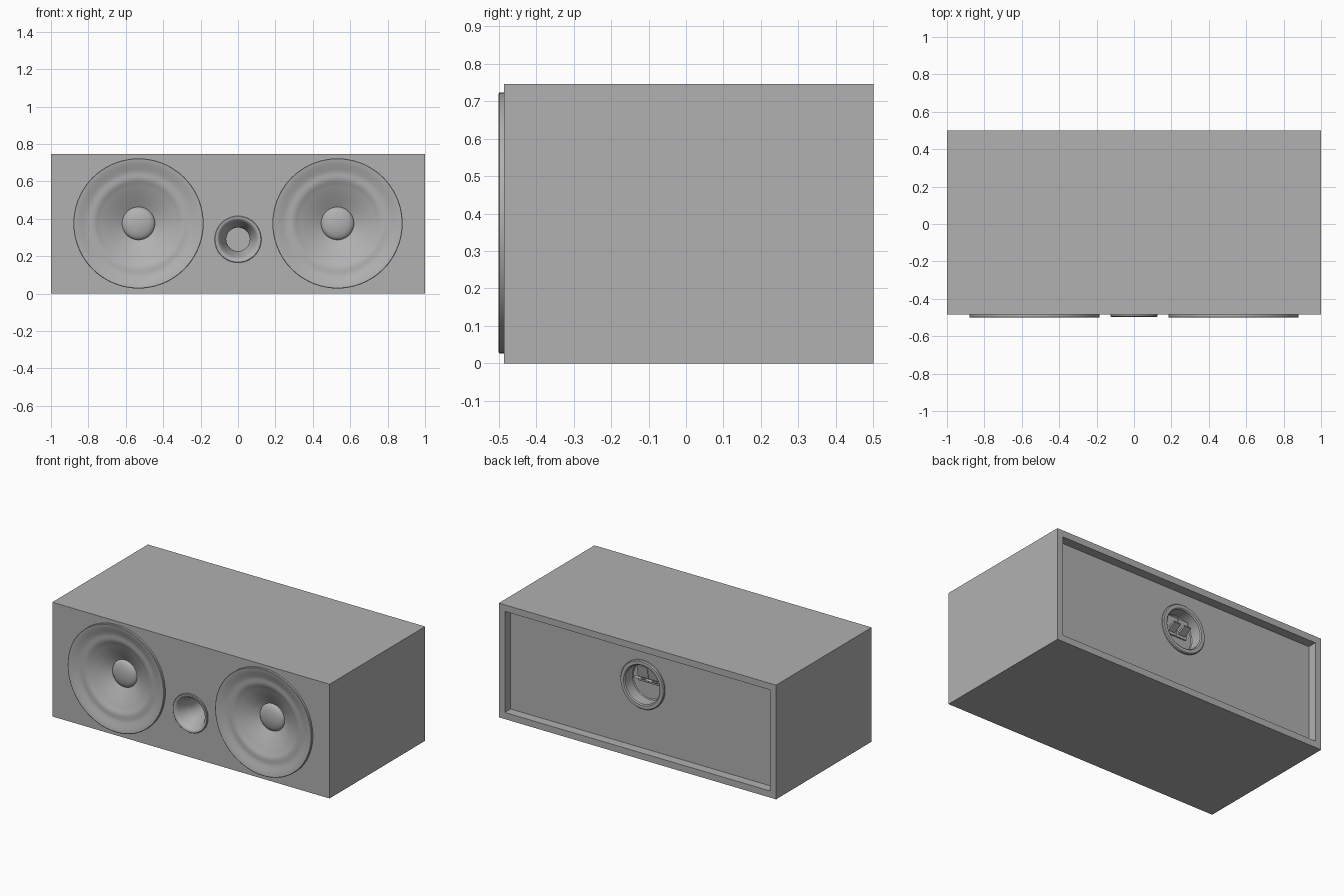
import bpy, bmesh, math
from mathutils import Matrix

if "Cube" in bpy.data.objects:
    bpy.data.objects.remove(bpy.data.objects["Cube"])

H, FRONT, BACK, REAR = 0.745, -0.485, 0.5, 0.44   # REAR = recessed back panel
grey = bpy.data.materials.new("dark_grey")
grey.diffuse_color = (0.44, 0.44, 0.44, 1)
grey.use_nodes = True
grey.node_tree.nodes["Principled BSDF"].inputs["Base Color"].default_value = grey.diffuse_color


def finish(name, bm, smooth=None):
    bmesh.ops.recalc_face_normals(bm, faces=bm.faces)
    me = bpy.data.meshes.new(name)
    bm.to_mesh(me)
    bm.free()
    me.materials.append(grey)
    ob = bpy.data.objects.new(name, me)
    bpy.context.collection.objects.link(ob)
    bpy.ops.object.select_all(action='DESELECT')
    ob.select_set(True)
    bpy.context.view_layer.objects.active = ob
    if smooth:
        bpy.ops.object.shade_smooth_by_angle(angle=math.radians(smooth))
    return ob


def lathe(name, profile, x, z, steps=72, smooth=35):
    """Closed (radius, y) profile turned about the y axis."""
    bm = bmesh.new()
    vs = [bm.verts.new((r, y, 0)) for r, y in profile]
    es = [bm.edges.new(p) for p in zip(vs, vs[1:])]
    bmesh.ops.spin(bm, geom=vs + es, cent=(0, 0, 0), axis=(0, 1, 0),
                   angle=math.tau, steps=steps)
    bmesh.ops.remove_doubles(bm, verts=bm.verts, dist=1e-5)
    bmesh.ops.translate(bm, verts=bm.verts, vec=(x, 0, z))
    return finish(name, bm, smooth)


def box(name, size, loc, tilt=0):
    bm = bmesh.new()
    m = (Matrix.Translation(loc) @ Matrix.Rotation(math.radians(tilt), 4, 'X')
         @ Matrix.Diagonal((*size, 1)))
    bmesh.ops.create_cube(bm, size=1, matrix=m)
    return finish(name, bm)


# Cabinet with recessed back
bm = bmesh.new()
bmesh.ops.create_cube(bm, size=1, matrix=Matrix.Translation((0, (FRONT + BACK) / 2, H / 2))
                      @ Matrix.Diagonal((2, BACK - FRONT, H, 1)))
back = max(bm.faces, key=lambda f: f.calc_center_median().y)
bmesh.ops.inset_region(bm, faces=[back], thickness=0.043, use_even_offset=True)
bmesh.ops.inset_region(bm, faces=[back], thickness=0.0)
bmesh.ops.translate(bm, verts=list(back.verts), vec=(0, REAR - BACK, 0))
cabinet = finish("cabinet", bm)

# Openings for the drivers, port and terminal cup
WX, WZ, PZ, CZ = 0.532, 0.375, 0.29, 0.46
for x, z, r, y0, y1 in [(-WX, WZ, 0.325, -0.6, -0.36), (WX, WZ, 0.325, -0.6, -0.36),
                        (0, PZ, 0.115, -0.6, -0.2), (0, CZ, 0.14, 0.345, 0.48)]:
    cut = lathe("cutter", [(0, y0), (r, y0), (r, y1), (0, y1)], x, z, smooth=None)
    mod = cabinet.modifiers.new("opening", 'BOOLEAN')
    mod.object, mod.operation, mod.solver = cut, 'DIFFERENCE', 'EXACT'
    bpy.context.view_layer.objects.active = cabinet
    bpy.ops.object.modifier_apply(modifier=mod.name)
    bpy.data.objects.remove(cut)

# Woofers: rim, soft surround, cone and dust cap
cap = [(0.088 * math.cos(a), -0.405 - 0.03 * math.sin(a))
       for a in [math.radians(15 * i) for i in range(6)]] + [(0, -0.435)]
woofer = [(0, -0.37), (0.09, -0.37), (0.22, -0.44), (0.31, -0.465), (0.32, FRONT),
          (0.348, FRONT), (0.348, -0.498), (0.345, -0.5), (0.335, -0.499),
          (0.315, -0.493), (0.295, -0.486), (0.28, -0.481), (0.268, -0.479),
          (0.255, -0.479), (0.24, -0.478), (0.225, -0.473), (0.213, -0.466),
          (0.2, -0.461), (0.16, -0.443), (0.12, -0.422)] + cap
for side, x in (("left", -WX), ("right", WX)):
    lathe(side + "_woofer", woofer, x, WZ)

# Flared bass port
port = [(0, -0.24), (0.075, -0.24), (0.075, -0.38), (0.11, -0.47), (0.11, FRONT),
        (0.125, FRONT), (0.125, -0.493), (0.122, -0.496), (0.113, -0.496), (0.105, -0.491),
        (0.098, -0.481), (0.09, -0.464), (0.08, -0.438), (0.071, -0.411), (0.063, -0.385),
        (0.063, -0.26), (0, -0.26)]
lathe("bass_port", port, 0, PZ)

# Terminal cup: flat ring and round well
dish = [(0, 0.35), (0.132, 0.35), (0.132, REAR), (0.158, REAR), (0.158, 0.449), (0.153, 0.455),
        (0.132, 0.455), (0.125, 0.449), (0.125, 0.375), (0.12, 0.37), (0, 0.37)]
lathe("terminal_cup", dish, 0, CZ)

# Two tilted terminal plates, each with a clip tab
for side, x in (("left", 0.039), ("right", -0.039)):
    box(side + "_terminal_plate", (0.075, 0.02, 0.11), (x, 0.38, CZ + 0.04), -10)
    box(side + "_clip_tab", (0.05, 0.065, 0.014), (x, 0.41, CZ + 0.02), 28)
